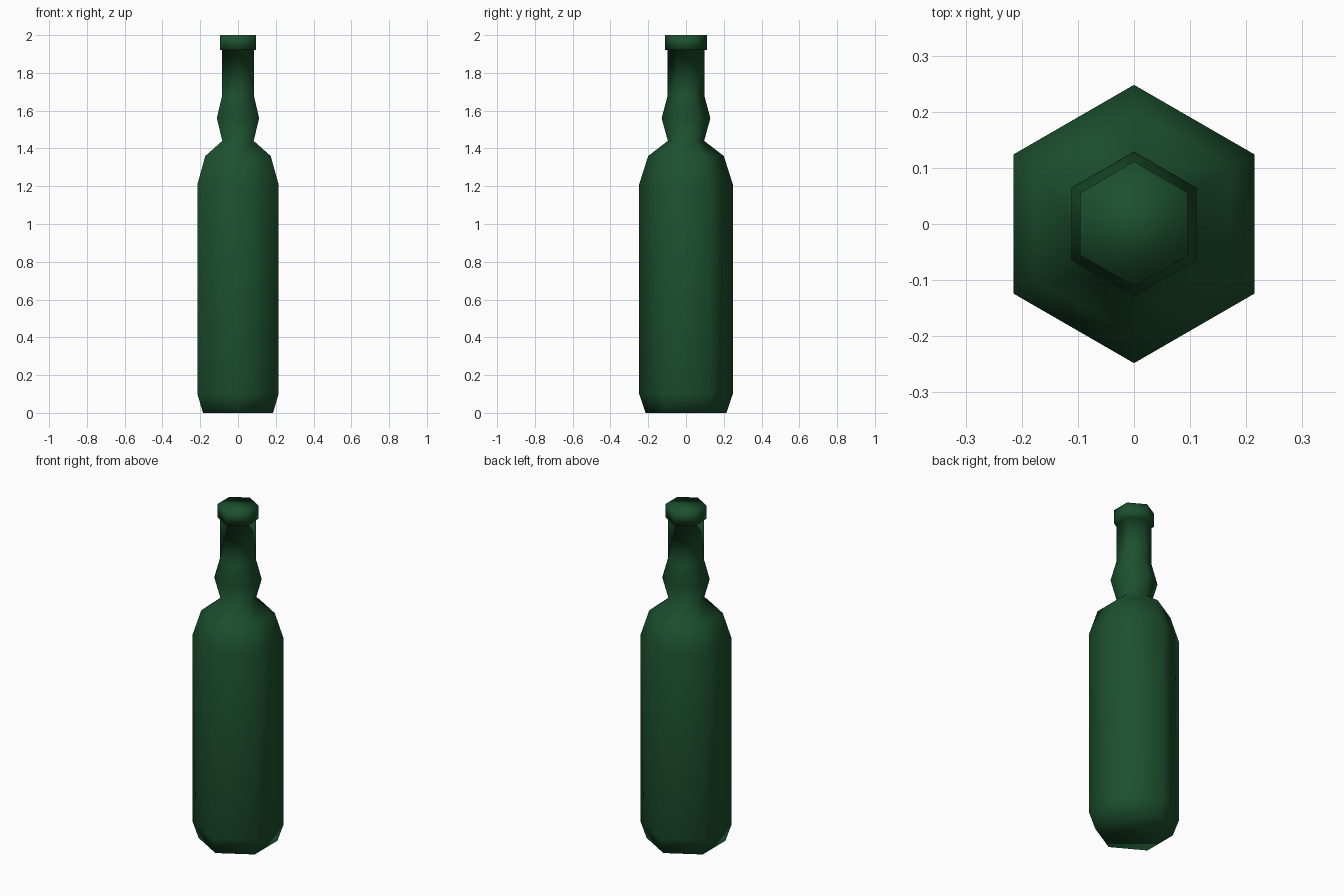
import bpy, bmesh
from math import sin, cos, pi

if "Cube" in bpy.data.objects:
    bpy.data.objects.remove(bpy.data.objects["Cube"])

SIDES = 6
# (radius at the corners, height) from base to rim
PROFILE = [(0.214, 0.0), (0.248, 0.10), (0.248, 1.21), (0.20, 1.36),
           (0.096, 1.44), (0.129, 1.56), (0.097, 1.68), (0.097, 1.92),
           (0.111, 1.92), (0.111, 2.0)]

# Bottle: six-sided lathe with corners on the y axis
bm = bmesh.new()
rings = []
for r, z in PROFILE:
    angles = [pi / 2 + 2 * pi * i / SIDES for i in range(SIDES)]
    rings.append([bm.verts.new((r * cos(a), r * sin(a), z)) for a in angles])
for low, high in zip(rings, rings[1:]):
    for i in range(SIDES):
        j = (i + 1) % SIDES
        bm.faces.new((low[i], low[j], high[j], high[i]))

# Closed base and top
bm.faces.new(rings[0][::-1])
bm.faces.new(rings[-1])
bmesh.ops.recalc_face_normals(bm, faces=bm.faces)
for f in bm.faces:
    f.smooth = True

mesh = bpy.data.meshes.new("bottle")
bm.to_mesh(mesh)
bm.free()
bottle = bpy.data.objects.new("bottle", mesh)
bpy.context.collection.objects.link(bottle)

# Dark green glass
glass = bpy.data.materials.new("green_glass")
glass.diffuse_color = (0.012, 0.08, 0.028, 1.0)
glass.use_nodes = True
glass.node_tree.nodes["Principled BSDF"].inputs["Base Color"].default_value = glass.diffuse_color
mesh.materials.append(glass)
